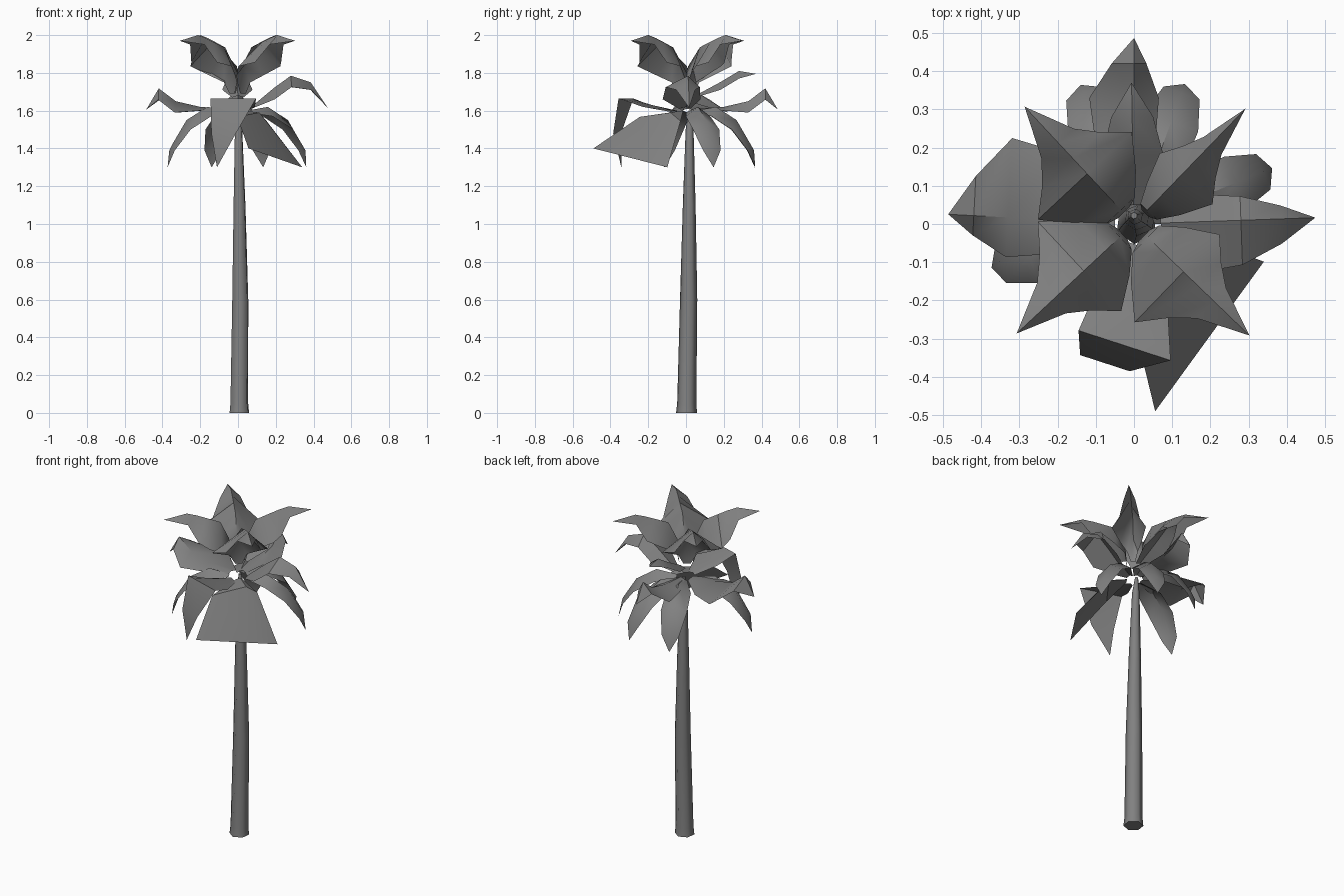
import bpy, bmesh, math

if "Cube" in bpy.data.objects:
    bpy.data.objects.remove(bpy.data.objects["Cube"])

grey = bpy.data.materials.new("mid grey")
grey.diffuse_color = (0.22, 0.22, 0.22, 1)
grey.use_nodes = True
grey.node_tree.nodes["Principled BSDF"].inputs["Base Color"].default_value = grey.diffuse_color


def finish(name, bm, angle):
    bmesh.ops.remove_doubles(bm, verts=bm.verts[:], dist=0.0005)
    mesh = bpy.data.meshes.new(name)
    bm.to_mesh(mesh)
    bm.free()
    mesh.materials.append(grey)
    ob = bpy.data.objects.new(name, mesh)
    bpy.context.collection.objects.link(ob)
    bpy.ops.object.select_all(action='DESELECT')
    ob.select_set(True)
    bpy.context.view_layer.objects.active = ob
    bpy.ops.object.shade_smooth_by_angle(angle=math.radians(angle))


# Trunk: six-sided tapering tube, slightly bent, (z, centre x, centre y, radius)
RINGS = [(0, .007, .003, .056), (.05, .007, .004, .051), (.6, .012, .014, .046),
         (1.1, .008, .017, .034), (1.5, .003, .019, .021), (1.6, 0, .022, .009)]
N = 6
bm = bmesh.new()
rings = [[bm.verts.new((cx + r * math.cos(math.tau * k / N + .4),
                        cy + r * math.sin(math.tau * k / N + .4), z))
          for k in range(N)] for z, cx, cy, r in RINGS]
for a, b in zip(rings, rings[1:]):
    for k in range(N):
        j = (k + 1) % N
        bm.faces.new((a[k], a[j], b[j], b[k]))
bm.faces.new(rings[0][::-1])
bm.faces.new(rings[-1])
finish("trunk", bm, 65)


# Frond: folded sheet along a spine of (reach, z, half width, edge drop)
def frond(name, azimuth, spine, left=1.0, right=1.0, tilt=0.0):
    bm = bmesh.new()
    az = math.radians(azimuth)
    c, s = math.cos(az), math.sin(az)

    def vert(r, t, z):
        return bm.verts.new((r * c - t * s, r * s + t * c, z - tilt * t * r))

    rows = [(vert(r, w * left, z - drop), vert(r, 0, z),
             vert(r, -w * right, z - drop)) for r, z, w, drop in spine]
    for a, b in zip(rows, rows[1:]):
        bm.faces.new((a[1], b[1], b[0], a[0]))
        bm.faces.new((a[2], b[2], b[1], a[1]))
    finish(name, bm, 40)


UPPER = [(.04, 1.69, .02, 0), (.05, 1.83, .05, .08), (.1, 1.935, .1, .15),
         (.18, 1.965, .16, .13), (.235, 1.985, .1, .13), (.29, 2.0, .055, .05),
         (.42, 1.97, 0, 0)]
DROOP = [(.05, 1.6, .02, .01), (.17, 1.62, .07, .05), (.285, 1.55, .075, .05),
         (.365, 1.42, .05, .03), (.39, 1.3, 0, 0)]
FLAT = [(.05, 1.61, .03, .01), (.2, 1.62, .11, .02), (.33, 1.65, .13, .06),
        (.42, 1.718, .065, .06), (.487, 1.605, 0, 0)]
ARCH = [(.07, 1.62, .03, .01), (.19, 1.72, .1, .06), (.28, 1.785, .09, .06),
        (.385, 1.75, .05, .04), (.475, 1.615, 0, 0)]
INNER = [(.05, 1.68, .03, .01), (.18, 1.75, .08, .04), (.28, 1.81, .055, .04),
         (.37, 1.795, 0, 0)]
FRONT = [(.05, 1.6, .03, .01), (.19, 1.63, .1, .01), (.31, 1.665, .13, 0),
         (.37, 1.49, .07, .01), (.36, 1.3, 0, 0)]
BROAD = [(.04, 1.6, .015, .005), (.14, 1.59, .11, .04), (.333, 1.325, .2, 0)]

# Upper crown: four raised fronds on the diagonals
frond("upper_frond_back_right", 46, UPPER, .5, .7)
frond("upper_frond_back_left", 133, UPPER, 1.1, 1)
frond("upper_frond_front_left", 223, UPPER, .9, 1.1)
frond("upper_frond_front_right", 316, UPPER, .85, 1.15)

# Middle crown: fronds along the axes
frond("middle_frond_right", 2, ARCH, .7, 1.3)
frond("middle_frond_back", 90, FLAT, .9, .5)
frond("middle_frond_left", 177, FLAT, .8, 1.6)
frond("inner_frond_back", 91, INNER)
frond("front_frond", 252, FRONT, 1.55, .4)

# Lower crown: drooping fronds
for name, angle in (("right", 22), ("back_right", 70),
                    ("back_left", 111), ("left", 197)):
    frond("drooping_frond_" + name, angle, DROOP)
frond("broad_frond_front_right", 324, BROAD, .6, 1.82, tilt=.62)
